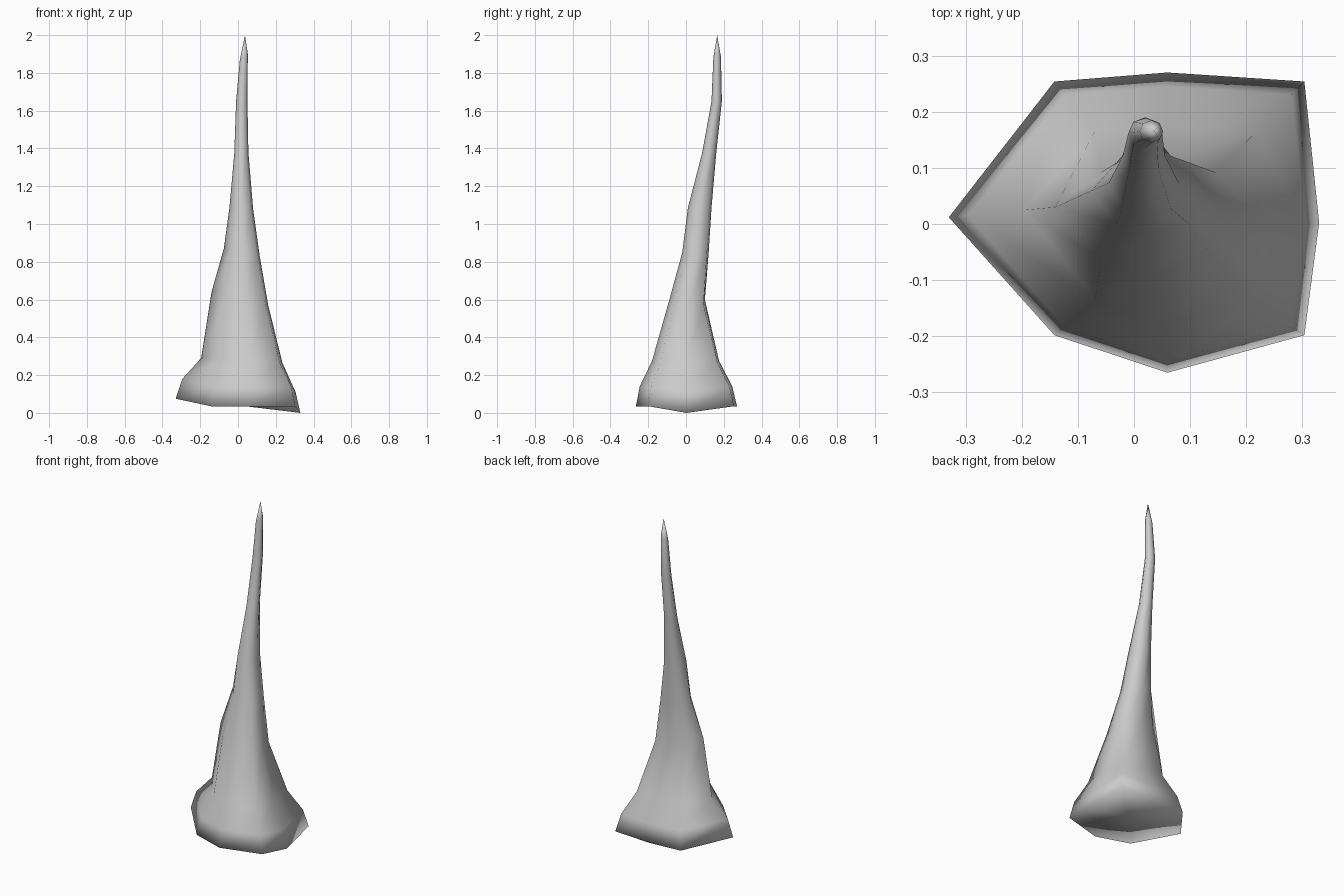
import bpy, bmesh, math

if "Cube" in bpy.data.objects:
    bpy.data.objects.remove(bpy.data.objects["Cube"])

# Squarish foot outline, rounding off toward a regular octagon higher up
FOOT = [(-1, 0), (-.43, -.75), (.18, -1), (.92, -.75), (1, 0), (.92, .94), (.18, 1), (-.43, .94)]
ROUND = [(-math.cos(i * math.pi / 4), -math.sin(i * math.pi / 4)) for i in range(8)]

# Rings: left x, right x, front y, back y, left z, right z, roundness, left point y
RINGS = [
    (-.33, .33, -.265, .27, .075, 0, 0, .012),
    (-.295, .305, -.245, .245, .18, .11, 0, .015),
    (-.195, .235, -.18, .175, .29, .265, -.05, .025),
    (-.14, .16, -.088, .10, .64, .57, .1, .03),
    (-.075, .115, -.02, .12, .87, .83, .4, .06),
    (-.045, .08, .01, .135, 1.09, 1.08, .7, .073),
    (-.02, .055, .085, .16, 1.37, 1.38, 1, .122),
    (-.01, .05, .135, .19, 1.65, 1.65, 1, .162),
    (.01, .052, .145, .185, 1.87, 1.90, 1, .165),
]

bm = bmesh.new()
loops = []
for n, (x0, x1, y0, y1, zl, zr, r, ly) in enumerate(RINGS):
    cx, cy, hx, hy = (x0 + x1) / 2, (y0 + y1) / 2, (x1 - x0) / 2, (y1 - y0) / 2
    loop = []
    for i, ((fx, fy), (ox, oy)) in enumerate(zip(FOOT, ROUND)):
        u, v = fx + (ox - fx) * r, fy + (oy - fy) * r
        z = zl + (zr - zl) * (u + 1) / 2
        if n < 2 and i not in (0, 4):
            z = (.035, .14)[n]
        y = ly if i == 0 else cy + hy * v
        loop.append(bm.verts.new((cx + hx * u, y, z)))
    loops.append(loop)

# Side walls
for a, b in zip(loops, loops[1:]):
    for i in range(8):
        j = (i + 1) % 8
        bm.faces.new((a[i], a[j], b[j], b[i]))

# Pointed tip and closed underside
tip = bm.verts.new((.037, .165, 2))
base = bm.verts.new((.04, .01, .035))
for i in range(8):
    j = (i + 1) % 8
    bm.faces.new((loops[-1][i], loops[-1][j], tip))
    bm.faces.new((loops[0][j], loops[0][i], base))
bmesh.ops.recalc_face_normals(bm, faces=bm.faces)

# Fully smooth shading, including the rolled bottom rim
for f in bm.faces:
    f.smooth = True
mesh = bpy.data.meshes.new("horn_spike")
bm.to_mesh(mesh)
bm.free()
spike = bpy.data.objects.new("horn_spike", mesh)
bpy.context.collection.objects.link(spike)
